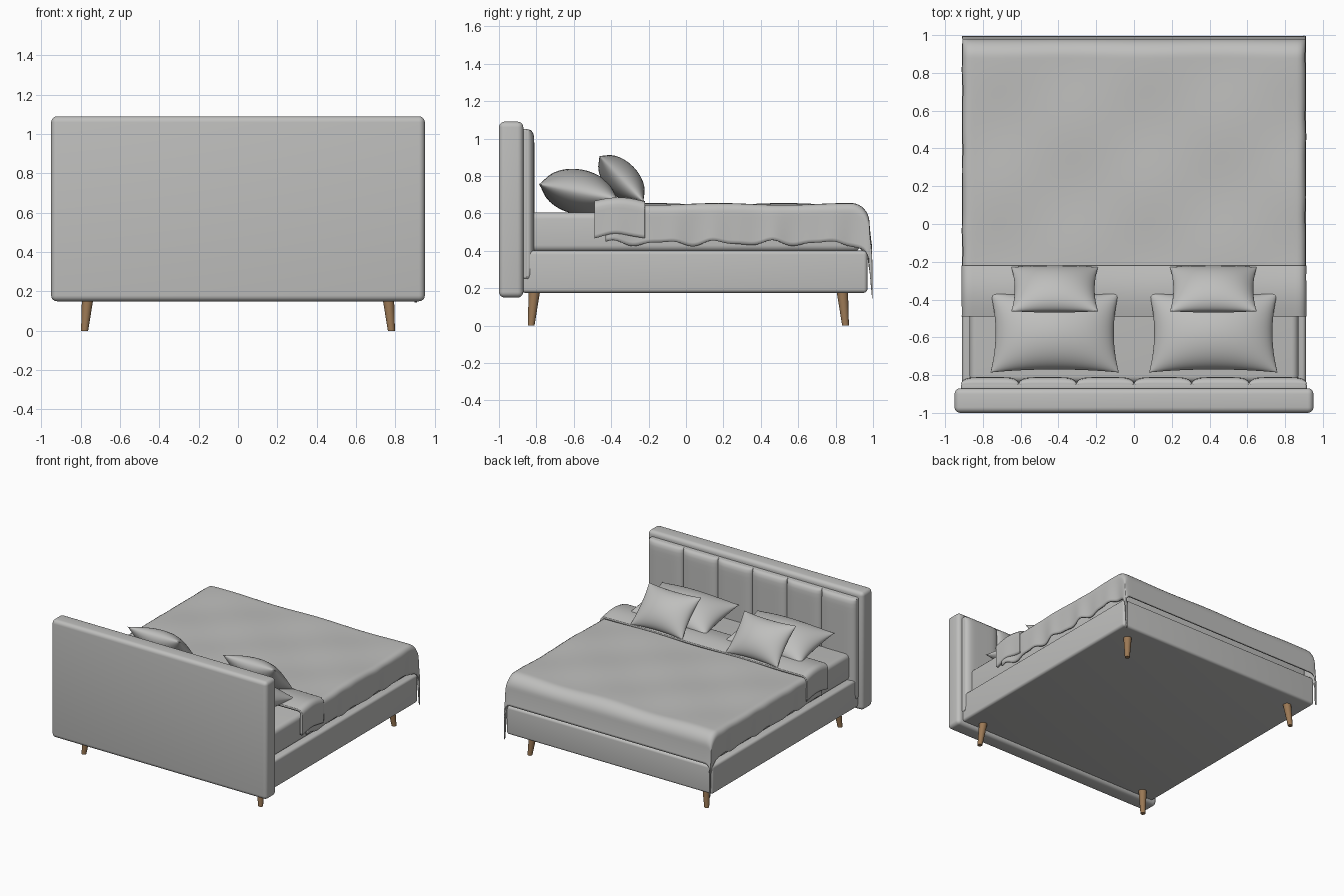
import bpy, bmesh, math
from mathutils import Matrix, Vector

if "Cube" in bpy.data.objects:
    bpy.data.objects.remove(bpy.data.objects["Cube"])


def mat(name, rgb):
    m = bpy.data.materials.new(name)
    m.diffuse_color = (*rgb, 1)
    m.use_nodes = True
    m.node_tree.nodes["Principled BSDF"].inputs["Base Color"].default_value = m.diffuse_color
    return m


GREY = mat("grey fabric", (0.52, 0.52, 0.51))
WOOD = mat("brown wood", (0.33, 0.19, 0.09))


def finish(bm, name, material, angle=40):
    me = bpy.data.meshes.new(name)
    bm.to_mesh(me)
    bm.free()
    me.materials.append(material)
    ob = bpy.data.objects.new(name, me)
    bpy.context.collection.objects.link(ob)
    bpy.ops.object.select_all(action='DESELECT')
    ob.select_set(True)
    bpy.context.view_layer.objects.active = ob
    bpy.ops.object.shade_smooth_by_angle(angle=math.radians(angle))
    return ob


def box(name, lo, hi, bevel):
    lo, hi = Vector(lo), Vector(hi)
    bm = bmesh.new()
    bmesh.ops.create_cube(bm, size=1)
    for v in bm.verts:
        v.co = (lo + hi) / 2 + v.co * (hi - lo)
    bmesh.ops.bevel(bm, geom=bm.edges[:], offset=bevel, segments=5,
                    profile=0.5, affect='EDGES')
    return finish(bm, name, GREY)


def cushion(name, w, h, t, loc, tilt, pinch, pu, pv, n=28):
    """Two bulged sheets joined at a seam; pu and pv set how boxy the bulge is."""
    bm = bmesh.new()
    for side in (1, -1):
        g = bmesh.ops.create_grid(bm, x_segments=n, y_segments=n, size=1)["verts"]
        for vert in g:
            u = math.sin(vert.co.x * math.pi / 2)
            v = math.sin(vert.co.y * math.pi / 2)
            f = max(0, (1 - abs(u) ** pu) * (1 - abs(v) ** pv))
            vert.co = (u * w / 2 * (1 - pinch * (1 - v * v)),
                       v * h / 2 * (1 - pinch * (1 - u * u)),
                       side * t / 2 * f ** 0.55)
    bmesh.ops.remove_doubles(bm, verts=bm.verts[:], dist=1e-5)
    bmesh.ops.recalc_face_normals(bm, faces=bm.faces[:])
    bm.transform(Matrix.Translation(loc) @ Matrix.Rotation(math.radians(tilt), 4, 'X'))
    return finish(bm, name, GREY, 60)


def bend(e, r):
    """Cloth going over an edge: returns outward shift and drop."""
    if e <= 0:
        return 0, 0
    if e < r * math.pi / 2:
        return r * math.sin(e / r), r * (1 - math.cos(e / r))
    return r, r + e - r * math.pi / 2


def sheet(name, y0, y1, top, xe, ye, hang, foot, wave, thick, crown):
    """Cloth draped over the sides and (past ye) the foot of the bed."""
    bm = bmesh.new()
    verts = bmesh.ops.create_grid(bm, x_segments=110, y_segments=100, size=1)["verts"]
    half, length = xe + hang, y1 + foot - y0
    for vert in verts:
        a = vert.co.x * half
        b = y0 + (vert.co.y + 1) / 2 * length
        s = 1 if a > 0 else -1
        ex, ey = max(0, abs(a) - xe), max(0, b - ye)
        fx, fy = ex / hang, ey / max(foot + y1 - ye, 0.01)
        ripple = math.sin(b * 22 + s) + 0.5 * math.sin(b * 37)
        ox, dx = bend(ex * (1 + 0.05 * wave * ripple), 0.04)
        oy, dy = bend(ey, 0.09)
        x = s * (min(abs(a), xe) + ox - 0.006 * wave * fx * (1 + ripple) * (1 - fy))
        y = min(b, ye) + oy + 0.02 * fy * fy
        z = top - dx - dy - 0.06 * fx * fy
        # soft quilting on top, fading to the edges
        z += wave * 0.005 * math.sin(a * 8 + 1) * math.sin(b * 9) * (1 - fx) * (1 - fy)
        k = (b - y0) / length
        z += crown * math.sin(math.pi * min(1, max(0, k)))
        vert.co = (x, y, z)
    bmesh.ops.recalc_face_normals(bm, faces=bm.faces[:])
    ob = finish(bm, name, GREY, 60)
    sol = ob.modifiers.new("thickness", 'SOLIDIFY')
    sol.thickness = thick
    sol.offset = -1
    return ob


# headboard with six padded channels
box("headboard", (-0.95, -1.0, 0.15), (0.95, -0.87, 1.09), 0.03)
box("headboard_pad", (-0.915, -0.88, 0.25), (0.915, -0.842, 1.05), 0.012)
for i in range(6):
    cushion(f"headboard_channel_{i + 1}", 0.305, 0.80, 0.07,
            (-0.7625 + 0.305 * i, -0.846, 0.65), 90, 0, 6, 24, 20)

# base and mattress
box("bed_base", (-0.91, -0.88, 0.175), (0.91, 0.97, 0.40), 0.02)
box("mattress", (-0.87, -0.84, 0.395), (0.87, 0.93, 0.605), 0.035)

# bedding
sheet("blanket", -0.43, 0.885, 0.65, 0.87, 0.885, 0.233, 0.28, 1, 0.012, 0)
sheet("blanket_fold", -0.49, -0.22, 0.665, 0.873, 5, 0.22, 0, 0.3, 0.02, 0.02)

# pillows, a large and a small one on each side
for s, side in ((-1, "left"), (1, "right")):
    cushion(f"large_pillow_{side}", 0.68, 0.43, 0.24,
            (0.42 * s, -0.575, 0.715), -11, 0.08, 2, 2)
    cushion(f"small_pillow_{side}", 0.46, 0.34, 0.18,
            (0.42 * s, -0.345, 0.785), -46, 0.08, 2, 2)

# tapered splayed legs
for sx in (-1, 1):
    for y, sy in ((-0.81, -1), (0.835, 1)):
        bm = bmesh.new()
        bmesh.ops.create_cone(bm, cap_ends=True, segments=20, radius1=0.018,
                              radius2=0.031, depth=0.19)
        for v in bm.verts:
            low = 0.5 - v.co.z / 0.19
            v.co += Vector((sx * (0.762 + 0.018 * low), y + sy * 0.018 * low, 0.095))
        finish(bm, f"leg_{'left' if sx < 0 else 'right'}_{'head' if sy < 0 else 'foot'}", WOOD)
